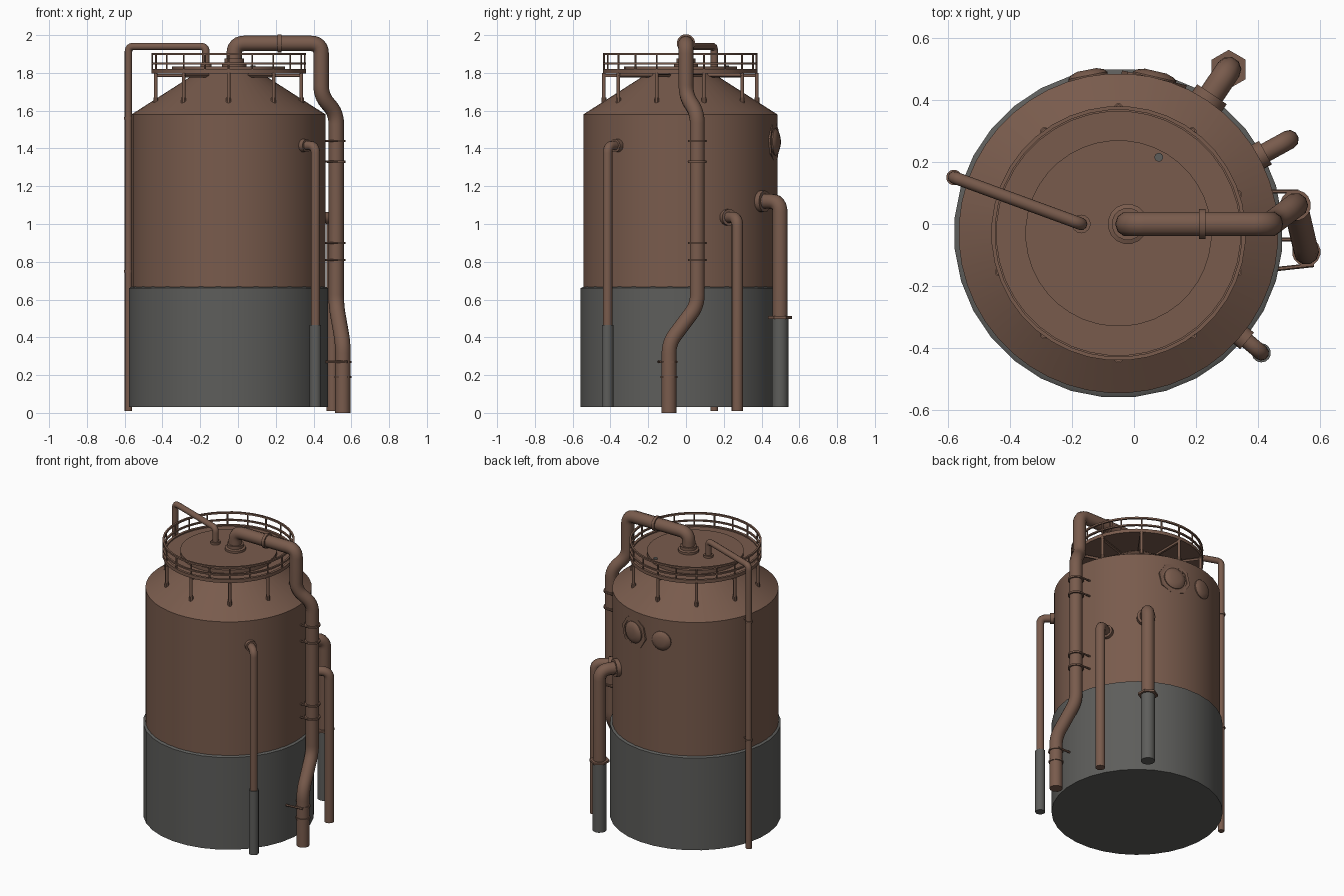
import bpy, bmesh, math
from mathutils import Vector as V

if "Cube" in bpy.data.objects:
    bpy.data.objects.remove(bpy.data.objects["Cube"])

CX, CY = -0.05, -0.03          # tank axis


def material(name, c):
    m = bpy.data.materials.new(name)
    m.diffuse_color = (*c, 1)
    m.use_nodes = True
    m.node_tree.nodes["Principled BSDF"].inputs["Base Color"].default_value = m.diffuse_color
    return m


BROWN = material("rust_brown", (0.19, 0.105, 0.073))
GREY = material("concrete_grey", (0.11, 0.11, 0.104))


def finish(ob, mat, angle=35):
    ob.data.materials.clear()
    ob.data.materials.append(mat)
    bpy.ops.object.select_all(action='DESELECT')
    ob.select_set(True)
    bpy.context.view_layer.objects.active = ob
    bpy.ops.object.shade_smooth_by_angle(angle=math.radians(angle))
    return ob


def lathe(name, profile, mat, n=32, start=(CX, CY, 0), axis=(0, 0, 1), angle=35, closed=False):
    """Revolve (radius, height) points about an axis; ends are capped, or joined if closed."""
    bm = bmesh.new()
    q = V((0, 0, 1)).rotation_difference(V(axis))
    o = V(start)
    rings = []
    for r, h in profile:
        rings.append([bm.verts.new(o + q @ V((r * math.cos(2 * math.pi * (i + .5) / n),
                                              r * math.sin(2 * math.pi * (i + .5) / n), h)))
                      for i in range(n)])
    pairs = list(zip(rings, rings[1:]))
    if closed:
        pairs.append((rings[-1], rings[0]))
    for a, b in pairs:
        for i in range(n):
            j = (i + 1) % n
            bm.faces.new((a[i], a[j], b[j], b[i]))
    if not closed:
        bm.faces.new(rings[0][::-1])
        bm.faces.new(rings[-1])
    bmesh.ops.recalc_face_normals(bm, faces=bm.faces[:])
    me = bpy.data.meshes.new(name)
    bm.to_mesh(me)
    bm.free()
    ob = bpy.data.objects.new(name, me)
    bpy.context.collection.objects.link(ob)
    return finish(ob, mat, angle)


def rod(name, a, b, r, mat=BROWN, n=8):
    a, b = V(a), V(b)
    d = b - a
    return lathe(name, [(r, 0), (r, d.length)], mat, n, a, d.normalized(), 50)


def pipe(name, pts, r, bend, mat=BROWN):
    """Round pipe along a path, with rounded corners."""
    pts = [V(p) for p in pts]
    path = [pts[0]]
    for a, p, b in zip(pts, pts[1:], pts[2:]):
        s, e = p + (a - p).normalized() * bend, p + (b - p).normalized() * bend
        for k in range(7):
            t = k / 6
            path.append(s * (1 - t) ** 2 + p * 2 * t * (1 - t) + e * t * t)
    path.append(pts[-1])
    cu = bpy.data.curves.new(name, 'CURVE')
    cu.dimensions = '3D'
    cu.bevel_depth, cu.bevel_resolution, cu.use_fill_caps = r, 3, True
    sp = cu.splines.new('POLY')
    sp.points.add(len(path) - 1)
    for q, p in zip(sp.points, path):
        q.co = (*p, 1)
    ob = bpy.data.objects.new(name, cu)
    bpy.context.collection.objects.link(ob)
    bpy.ops.object.select_all(action='DESELECT')
    ob.select_set(True)
    bpy.context.view_layer.objects.active = ob
    bpy.ops.object.convert(target='MESH')
    return finish(bpy.context.view_layer.objects.active, mat, 50)


def polar(r, deg, z):
    a = math.radians(deg)
    return V((CX + r * math.cos(a), CY + r * math.sin(a), z))


def collar(name, p, r, h, n=16, axis=(0, 0, 1), mat=BROWN):
    return lathe(name, [(r, -h / 2), (r, h / 2)], mat, n, p, axis)


# Tank shell with conical roof, and grey skirt
lathe("tank_body", [(.515, .60), (.515, 1.58), (.17, 1.80)], BROWN, 48, angle=25)
lathe("tank_skirt", [(.53, .03), (.53, .66), (.515, .668)], GREY, 32)

# Roof deck, raised centre plate and small grey cap
lathe("roof_deck", [(.395, 1.797), (.395, 1.812)], BROWN, 40)
lathe("deck_edge", [(.393, 1.797), (.41, 1.797), (.41, 1.82), (.393, 1.82)], BROWN, 40, closed=True)
lathe("centre_plate", [(.30, 1.81), (.30, 1.835)], BROWN, 40)
lathe("grey_cap", [(.014, 1.83), (.014, 1.84)], GREY, 12, (.08, .215, 0))

# Deck legs and radial beams
for k in range(10):
    a = -90 + 36 * k
    rod("deck_leg", polar(.405, a, 1.635), polar(.405, a, 1.80), .010)
    lathe("leg_foot", [(.014, 0), (.014, .035)], BROWN, 8, polar(.405, a, 1.635))
    rod("deck_beam", polar(.41, a, 1.786), polar(.18, a, 1.786), .010, n=4)

# Guard rail
for z, h in ((1.90, .006), (1.85, .005)):
    lathe("guard_rail", [(.398, z - h), (.41, z - h), (.41, z + h), (.398, z + h)],
          BROWN, 40, closed=True)
for k in range(20):
    rod("rail_post", polar(.404, 18 * k, 1.81), polar(.404, 18 * k, 1.90), .005, n=6)

# Main vent pipe from the roof to the ground
pipe("vent_pipe", [(-.02, 0, 1.82), (-.02, 0, 1.956), (.44, 0, 1.956), (.44, 0, 1.68),
                   (.52, .06, 1.585), (.52, .06, .57), (.555, -.09, .37), (.555, -.09, 0)], .041, .055)
lathe("vent_base", [(.065, 1.83), (.065, 1.85), (.052, 1.855), (.052, 1.875)], BROWN, 16, (-.02, 0, 0))
collar("vent_flange", (.22, 0, 1.956), .049, .02, axis=(1, 0, 0))
for z in (1.44, 1.33, .90, .81):
    collar("vent_clamp", (.52, .06, z), .05, .012)
    for s in (-1, 1):
        rod("vent_bracket", (.44, .06 + .045 * s, z), (.53, .06 + .045 * s, z), .006, n=6)
for z in (.27, .19):
    collar("vent_clamp", (.555, -.09, z), .046, .012)
rod("vent_bracket_low", (.46, -.145, .27), (.58, -.132, .27), .007, n=6)
rod("vent_bracket_low", (.46, -.05, .27), (.57, -.05, .27), .007, n=6)


# Side drain pipes: wall nozzle, elbow, straight drop
def drain(name, x, y, z, r, low, bend):
    d = (V((x, y, 0)) - V((CX, CY, 0))).normalized()
    wall = V((CX, CY, z)) + d * .50
    pipe(name, [wall, (x, y, z), (x, y, low)], r, bend)
    collar(name + "_wall_flange", wall + d * .025, r * 1.4, .03, axis=d)


drain("front_drain", .41, -.415, 1.415, .025, .45, .04)
lathe("front_drain_sleeve", [(.031, .03), (.031, .465)], GREY, 14, (.41, -.415, 0))
drain("middle_drain", .50, .272, 1.035, .031, .01, .05)
drain("back_drain", .305, .498, 1.12, .041, .49, .06)
lathe("back_drain_sleeve", [(.044, .03), (.044, .50)], GREY, 14, (.305, .498, 0))
collar("back_drain_flange", (.305, .498, .505), .063, .014, n=6)

# Thin pipe on the left side
pipe("overflow_pipe", [(-.17, 0, 1.82), (-.17, 0, 1.94), (-.58, .15, 1.94), (-.58, .15, .01)], .02, .03)
lathe("overflow_base", [(.03, 1.83), (.03, 1.85)], BROWN, 14, (-.17, 0, 0))
for z in (1.56, .75):
    collar("overflow_clamp", (-.58, .15, z), .025, .012)
    rod("overflow_bracket", (-.58, .15, z), (-.52, .13, z), .006, n=6)


# Two hatches on the back wall
def hatch(name, deg, r):
    p = polar(.49, deg, 1.435)
    d = polar(1, deg, 0) - polar(0, deg, 0)
    lathe(name, [(r, 0), (r, .028), (r * .85, .038), (r * .5, .046)], BROWN, 20, p, d)


hatch("large_hatch", 77, .072)
hatch("small_hatch", 101, .064)
d = polar(1, 77, 0) - polar(0, 77, 0)
lathe("hatch_frame", [(.088, 0), (.108, 0), (.108, .024), (.088, .024)], BROWN, 8,
      polar(.49, 77, 1.435), d, closed=True)
